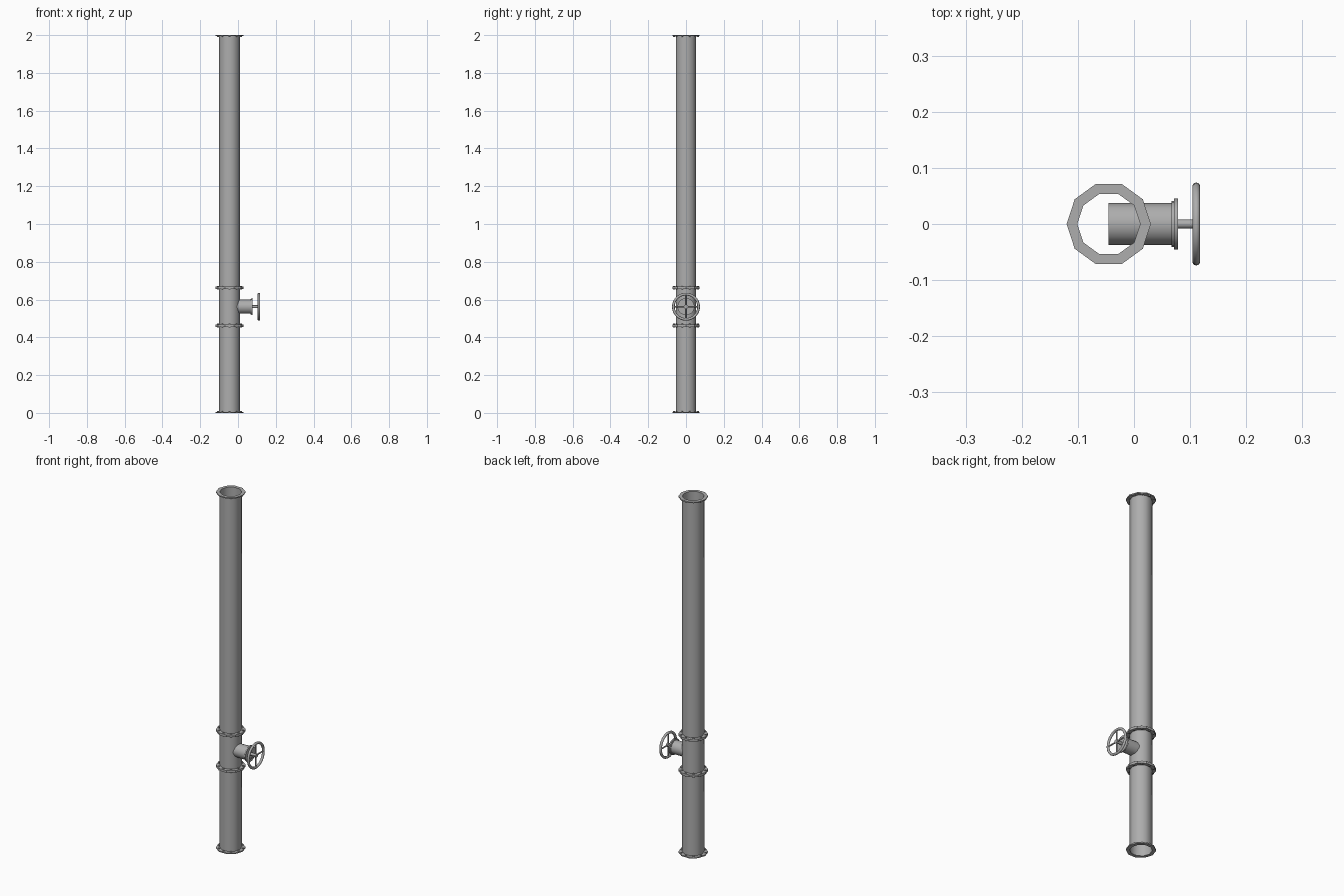
import bpy, bmesh, math
from mathutils import Matrix, Vector

cube = bpy.data.objects.get("Cube")
if cube:
    bpy.data.objects.remove(cube, do_unlink=True)

steel = bpy.data.materials.new("grey steel")
steel.use_nodes = True
grey = (0.42, 0.42, 0.42, 1)
steel.diffuse_color = grey
steel.node_tree.nodes["Principled BSDF"].inputs["Base Color"].default_value = grey

PIPE_X, PIPE_R, FLANGE_R = -0.045, 0.056, 0.075
SIDES, VALVE_Z, WHEEL_X = 10, 0.562, 0.111
PLATE = 0.006
ALONG_X = Matrix.Rotation(math.pi / 2, 4, "Y")


def finish(name, bm, smooth=None):
    bmesh.ops.recalc_face_normals(bm, faces=bm.faces)
    mesh = bpy.data.meshes.new(name)
    bm.to_mesh(mesh)
    bm.free()
    mesh.materials.append(steel)
    obj = bpy.data.objects.new(name, mesh)
    bpy.context.collection.objects.link(obj)
    if smooth:
        bpy.ops.object.select_all(action="DESELECT")
        obj.select_set(True)
        bpy.context.view_layer.objects.active = obj
        bpy.ops.object.shade_smooth_by_angle(angle=math.radians(smooth))
    return obj


def lathe(name, profile, sides, matrix, smooth=None, closed=False):
    """Spin (radius, height) points around the local z axis."""
    bm = bmesh.new()
    rings = [[bm.verts.new(matrix @ Vector((r * math.cos(a), r * math.sin(a), h)))
              for a in (math.tau * i / sides for i in range(sides))]
             for r, h in profile]
    pairs = list(zip(rings, rings[1:]))
    if closed:
        pairs.append((rings[-1], rings[0]))
    for low, high in pairs:
        for i in range(sides):
            j = (i + 1) % sides
            bm.faces.new((low[i], low[j], high[j], high[i]))
    return finish(name, bm, smooth)


def rod(name, sides, r, start, end, smooth=50):
    """Capped cylinder between two points."""
    start, end = Vector(start), Vector(end)
    axis = end - start
    turn = axis.to_track_quat("Z", "Y").to_matrix().to_4x4()
    bm = bmesh.new()
    bmesh.ops.create_cone(bm, cap_ends=True, segments=sides, radius1=r, radius2=r,
                          depth=axis.length,
                          matrix=Matrix.Translation((start + end) / 2) @ turn)
    return finish(name, bm, smooth)


def flange(name, z, direction):
    """Ring plate from z in the given direction, with bolt heads on its far side."""
    far = z + direction * PLATE
    lathe(name, [(PIPE_R, z), (FLANGE_R, z), (FLANGE_R, far), (PIPE_R, far)],
          SIDES, Matrix.Translation((PIPE_X, 0, 0)), closed=True)
    bm = bmesh.new()
    for i in range(SIDES):
        a = math.tau * (i + 0.5) / SIDES
        place = Matrix.Translation((PIPE_X + 0.064 * math.cos(a), 0.064 * math.sin(a),
                                    far + direction * 0.002))
        bmesh.ops.create_cone(bm, cap_ends=True, segments=6, radius1=0.005,
                              radius2=0.005, depth=0.004, matrix=place)
    finish(name + "_bolts", bm)


# Pipe sections, open at both ends, with a flange at each end
sections = {"lower_pipe": (0, 0.462), "valve_section": (0.462, 0.662),
            "upper_pipe": (0.662, 2)}
for name, (bottom, top) in sections.items():
    lathe(name, [(PIPE_R, bottom), (PIPE_R, top)], SIDES,
          Matrix.Translation((PIPE_X, 0, 0)), smooth=50)
    flange(name + "_bottom_flange", bottom, 1)
    flange(name + "_top_flange", top, -1)

# Valve neck reaching into the pipe, with a stepped cap
rod("valve_neck", 20, 0.037, (PIPE_X, 0, VALVE_Z), (0.07, 0, VALVE_Z))
rod("valve_collar", 20, 0.041, (0.067, 0, VALVE_Z), (0.072, 0, VALVE_Z))
rod("valve_cap", 20, 0.045, (0.071, 0, VALVE_Z), (0.078, 0, VALVE_Z))
rod("valve_stem", 12, 0.008, (0.076, 0, VALVE_Z), (WHEEL_X + 0.005, 0, VALVE_Z))

# Hand wheel with four spokes
rim = [(0.067 + 0.007 * math.cos(t), 0.007 * math.sin(t))
       for t in (math.tau * k / 10 for k in range(10))]
lathe("wheel_rim", rim, 28, Matrix.Translation((WHEEL_X, 0, VALVE_Z)) @ ALONG_X,
      smooth=60, closed=True)
rod("wheel_hub", 12, 0.011, (WHEEL_X - 0.006, 0, VALVE_Z), (WHEEL_X + 0.006, 0, VALVE_Z))
for side, (dy, dz) in {"left": (1, 0), "right": (-1, 0),
                       "upper": (0, 1), "lower": (0, -1)}.items():
    rod(side + "_spoke", 8, 0.004, (WHEEL_X, 0, VALVE_Z),
        (WHEEL_X, dy * 0.066, VALVE_Z + dz * 0.066))
